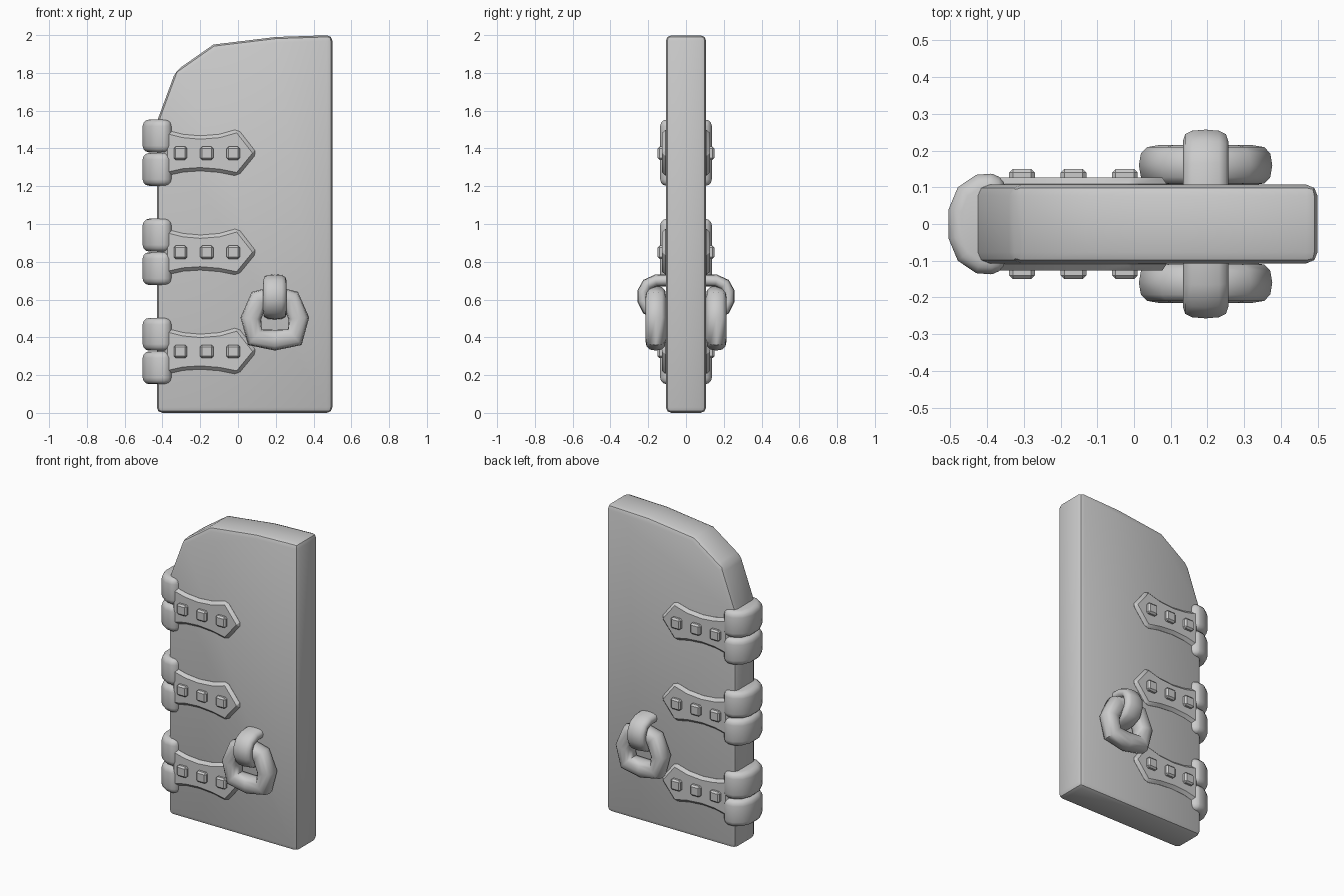
import bpy
import bmesh
import math
from mathutils import Vector

if "Cube" in bpy.data.objects:
    bpy.data.objects.remove(bpy.data.objects["Cube"])

grey = bpy.data.materials.new("plain_grey")
grey.use_nodes = True
grey.diffuse_color = (0.6, 0.6, 0.6, 1)
grey.node_tree.nodes["Principled BSDF"].inputs["Base Color"].default_value = (0.6, 0.6, 0.6, 1)


def finish(bm, name, angle):
    bmesh.ops.recalc_face_normals(bm, faces=bm.faces)
    mesh = bpy.data.meshes.new(name)
    bm.to_mesh(mesh)
    bm.free()
    obj = bpy.data.objects.new(name, mesh)
    bpy.context.collection.objects.link(obj)
    mesh.materials.append(grey)
    bpy.ops.object.select_all(action='DESELECT')
    obj.select_set(True)
    bpy.context.view_layer.objects.active = obj
    bpy.ops.object.shade_smooth_by_angle(angle=math.radians(angle))
    return obj


def prism(name, outline, offset, bevel, segments, angle, min_angle=20):
    """Extrude an outline by an offset and round its sharper edges."""
    bm = bmesh.new()
    face = bm.faces.new([bm.verts.new(p) for p in outline])
    top = bmesh.ops.extrude_face_region(bm, geom=[face])["geom"]
    bmesh.ops.translate(bm, vec=offset, verts=[v for v in top if isinstance(v, bmesh.types.BMVert)])
    bmesh.ops.recalc_face_normals(bm, faces=bm.faces)
    edges = [e for e in bm.edges if e.calc_face_angle(0) > math.radians(min_angle)]
    bmesh.ops.bevel(bm, geom=edges, offset=bevel, segments=segments, profile=0.5,
                    affect='EDGES', clamp_overlap=True)
    return finish(bm, name, angle)


def sweep(name, path, normal, wide, thick, closed):
    """Sweep a rounded section along a flat path; wide runs along the normal."""
    bm = bmesh.new()
    pts = [Vector(p) for p in path]
    n, sides = len(pts), 12
    rings = []
    for i, p in enumerate(pts):
        before = pts[i - 1] if closed or i else p
        after = pts[(i + 1) % n] if closed or i < n - 1 else p
        side = (after - before).normalized().cross(normal)
        ring = []
        for k in range(sides):
            a = math.tau * k / sides
            c, s = math.cos(a), math.sin(a)
            c = math.copysign(abs(c) ** 0.75, c)
            s = math.copysign(abs(s) ** 0.75, s)
            ring.append(bm.verts.new(p + normal * wide * c + side * thick * s))
        rings.append(ring)
    for i in range(n if closed else n - 1):
        a, b = rings[i], rings[(i + 1) % n]
        for k in range(sides):
            j = (k + 1) % sides
            bm.faces.new((a[k], a[j], b[j], b[k]))
    if not closed:
        bm.faces.new(rings[0])
        bm.faces.new(rings[-1])
    return finish(bm, name, 60)


# Door slab with one rounded upper corner
door = [(-0.43, 0), (0.5, 0), (0.5, 2), (0.2, 1.99), (-0.13, 1.95), (-0.33, 1.81), (-0.43, 1.54)]
prism("door_panel", [(x, -0.107, z) for x, z in door], (0, 0.214, 0), 0.03, 2, 40, 30)

# Hinge barrel half-section, mirrored across the door thickness
half = [(-0.505, 0.04), (-0.48, 0.1), (-0.43, 0.134), (-0.39, 0.137), (-0.35, 0.13)]
barrel = half + [(x, -y) for x, y in reversed(half)]
strap = [(-0.39, 0.125), (-0.29, 0.1), (-0.2, 0.092), (-0.1, 0.1), (0, 0.128), (0.1, 0),
         (0, -0.122), (-0.1, -0.102), (-0.2, -0.094), (-0.29, -0.1), (-0.39, -0.122)]

for label, z in (("lower", 0.325), ("middle", 0.85), ("upper", 1.375)):
    for part, low in (("bottom", z - 0.173), ("top", z + 0.004)):
        prism(f"{label}_hinge_{part}_barrel", [(x, y, low) for x, y in barrel],
              (0, 0, 0.174), 0.035, 3, 60, 35)
    for face, s in (("front", -1), ("back", 1)):
        prism(f"{label}_{face}_strap", [(x, s * 0.09, z + h) for x, h in strap],
              (0, s * 0.037, 0), 0.018, 1, 30, 40)
        # Square studs with clipped corners
        for i in range(3):
            cx = -0.305 + i * 0.14
            stud = [(cx + dx * 0.035, s * 0.11, z + dz * 0.035)
                    for dx, dz in ((-1, -1), (1, -1), (1, 1), (-1, 1))]
            prism(f"{label}_{face}_stud_{i + 1}", stud, (0, s * 0.04, 0), 0.01, 1, 30)

# Pull ring and the staple that holds it, on both faces
right_half = [(0, 0.385), (0.105, 0.4), (0.127, 0.5), (0.085, 0.6)]
ring = right_half + [(0, 0.617)] + [(-x, z) for x, z in reversed(right_half[1:])]
staple = [(0.08, 0.702), (0.16, 0.7), (0.205, 0.68), (0.226, 0.64), (0.226, 0.595),
          (0.205, 0.55), (0.16, 0.53), (0.08, 0.525)]
for face, s in (("front", -1), ("back", 1)):
    sweep(f"{face}_pull_ring", [(0.195 + x, s * 0.16, z) for x, z in ring],
          Vector((0, 1, 0)), 0.055, 0.055, True)
    sweep(f"{face}_ring_staple", [(0.195, s * y, z) for y, z in staple],
          Vector((1, 0, 0)), 0.062, 0.032, False)
